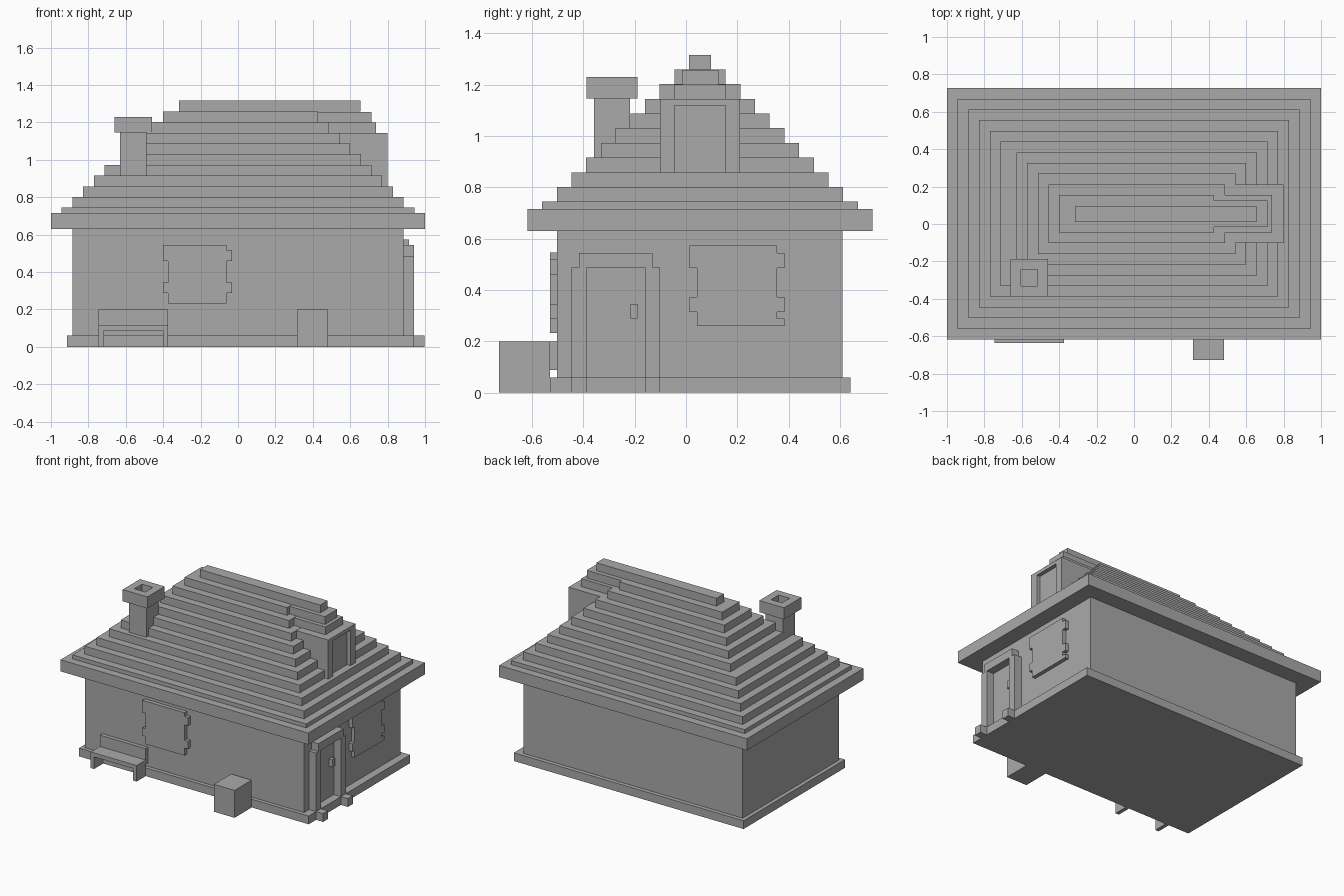
import bpy
import bmesh

old = bpy.data.objects.get("Cube")
if old:
    bpy.data.objects.remove(old, do_unlink=True)

GREY = (0.4, 0.4, 0.4, 1.0)
mat = bpy.data.materials.new("plain grey")
mat.use_nodes = True
mat.diffuse_color = GREY
mat.node_tree.nodes["Principled BSDF"].inputs["Base Color"].default_value = GREY

STEP = 0.0572      # height and inset of one roof course
THIN = 0.028       # thickness of thin parts


def part(name, *boxes):
    """One object made of boxes, each given as three (low, high) ranges."""
    bm = bmesh.new()
    for ranges in boxes:
        verts = bmesh.ops.create_cube(bm, size=1)["verts"]
        for v in verts:
            v.co = [lo + (c + 0.5) * (hi - lo) for c, (lo, hi) in zip(v.co, ranges)]
    mesh = bpy.data.meshes.new(name)
    bm.to_mesh(mesh)
    bm.free()
    mesh.materials.append(mat)
    obj = bpy.data.objects.new(name, mesh)
    bpy.context.collection.objects.link(obj)
    return obj


# Walls and plinth
WALL_X, WALL_FRONT, WALL_BACK = 0.885, -0.502, 0.61
EAVE = 0.63
part("plinth", ((-0.913, 0.942), (-0.53, 0.64), (0, 0.06)))
part("walls", ((-WALL_X, WALL_X), (WALL_FRONT, WALL_BACK), (0.06, EAVE)))

# Stepped hip roof, with the ridge running out over the dormer
RIDGE_Y = 0.0545
z = EAVE
for i in range(12):
    inset = i * STEP
    height = 0.085 if i == 0 else 0.029 if i == 1 else STEP
    left = -1 + inset + (THIN if i > 5 else 0) + (THIN if i > 10 else 0)
    right = 0.656 if i == 11 else 1 - inset
    half = 0.672 - inset
    part(f"roof_course_{i + 1}", ((left, right),
         (RIDGE_Y - half, RIDGE_Y + half), (z, z + height)))
    z += height

# Dormer: body, framed recess and two roof courses
D0, D1 = -0.102, 0.211
part("dormer_body", ((0.4, 0.772), (D0, D1), (0.83, 1.143)))
part("dormer_frame",
     ((0.772, 0.8), (D0, D0 + STEP), (0.83, 1.143)),
     ((0.772, 0.8), (D1 - STEP, D1), (0.83, 1.143)),
     ((0.772, 0.8), (D0 + STEP, D1 - STEP), (1.118, 1.143)))
part("dormer_lower_course", ((0.45, 0.738), (-0.045, 0.154), (1.143, 1.2)))
part("dormer_upper_course", ((0.4, 0.713), (-0.016, 0.126), (1.2, 1.257)))

# Chimney with a hollow cap
CX, CY, CAP, HOLE = -0.56, -0.288, 0.1, 0.044
part("chimney_shaft", ((CX - 0.07, CX + 0.07), (CY - 0.07, CY + 0.07), (0.83, 1.145)))
cap_z = (1.145, 1.23)
part("chimney_cap",
     ((CX - CAP, CX + CAP), (CY - CAP, CY - HOLE), cap_z),
     ((CX - CAP, CX + CAP), (CY + HOLE, CY + CAP), cap_z),
     ((CX - CAP, CX - HOLE), (CY - HOLE, CY + HOLE), cap_z),
     ((CX + HOLE, CX + CAP), (CY - HOLE, CY + HOLE), cap_z))


def window(name, low, base, face, on_side, extra_tab):
    """Thin window plate with shutter tabs on both edges."""
    high, top = low + 0.313, base + 0.313
    upper, lower = top - 0.088, (base + 0.055, base + 0.112)
    spans = [((low, high), (base, top)),
             ((low - THIN, low), (upper, top)),
             ((low - THIN, low), lower),
             ((high, high + THIN), (upper, top - THIN)),
             ((high, high + THIN), lower)]
    if extra_tab:
        spans.append(((high, high + THIN), (base, base + THIN)))
    part(name, *[(face, s, h) if on_side else (s, face, h) for s, h in spans])


window("front_window", -0.374, 0.233, (WALL_FRONT - THIN, WALL_FRONT), False, False)
window("side_window", 0.042, 0.26, (WALL_X, WALL_X + THIN), True, True)

# Doorway on the side: posts, lintel, handle and small post feet
posts = [(-0.445, -0.388), (-0.159, -0.102)]
frame_x = (WALL_X, 0.942)
part("door_posts", *[(frame_x, p, (0.06, 0.487)) for p in posts])
part("door_lintel", (frame_x, (-0.417, -0.13), (0.487, 0.545)))
part("door_handle", ((WALL_X, WALL_X + THIN), (-0.216, -0.188), (0.288, 0.345)))
part("door_post_feet", *[((0.942, 0.998), p, (0, 0.06)) for p in posts])

# Bench against the front wall
B0, B1, BENCH_FRONT = -0.745, -0.374, -0.635
part("bench_seat", ((B0, B1), (BENCH_FRONT, WALL_FRONT), (0.088, 0.117)))
part("bench_back", ((B0, B1), (-0.53, WALL_FRONT), (0.117, 0.2)))
part("bench_legs", *[((x, x + THIN), (BENCH_FRONT, -0.53), (0, 0.088))
                     for x in (B0, B1 - THIN)])

# Crate in front of the house
part("crate", ((0.316, 0.482), (-0.728, -0.53), (0, 0.2)))
